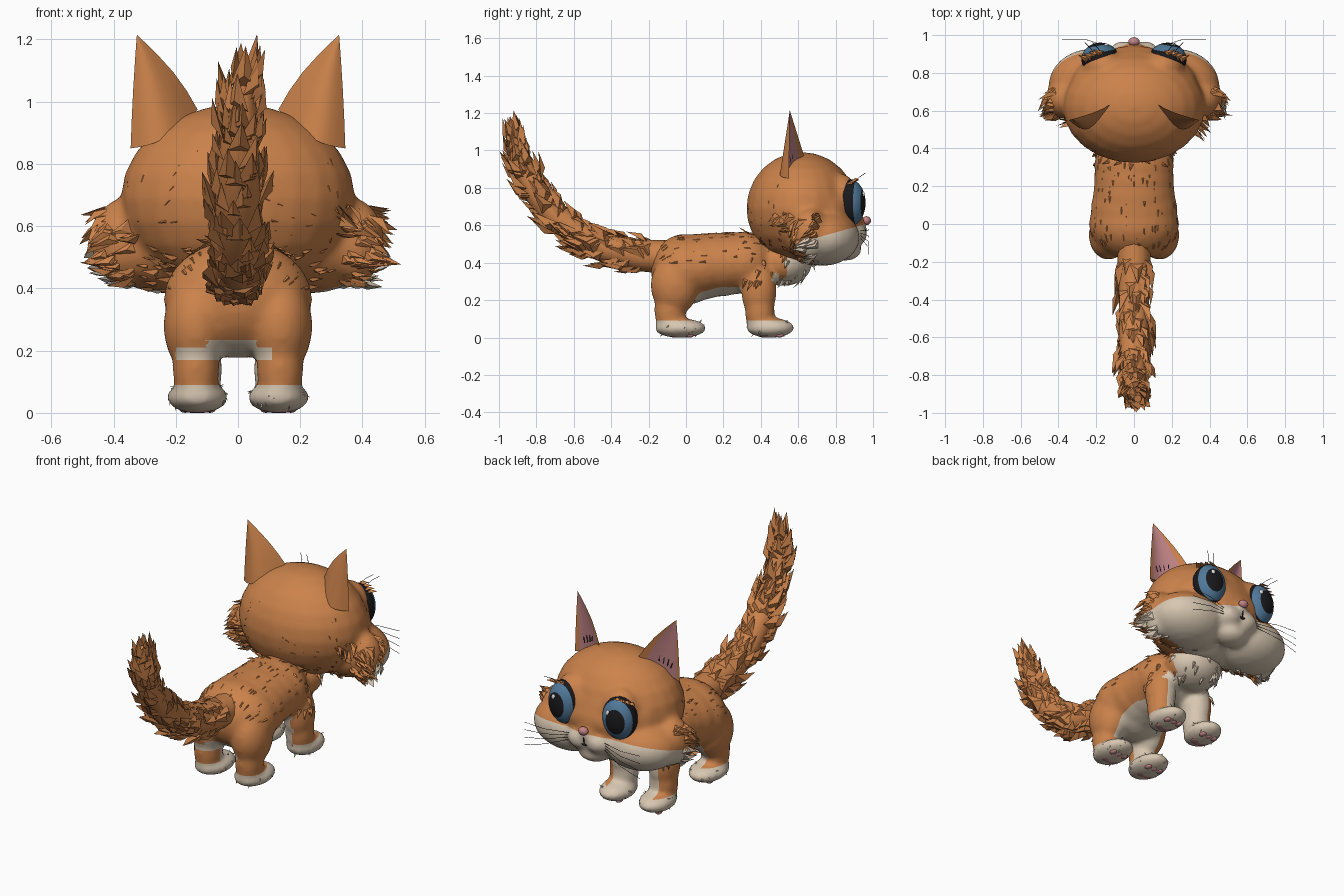
import bpy, bmesh, math, random
from mathutils import Vector, Matrix

random.seed(7)
cube = bpy.data.objects.get("Cube")
if cube:
    bpy.data.objects.remove(cube, do_unlink=True)


def material(name, r, g, b):
    m = bpy.data.materials.new(name)
    m.use_nodes = True
    m.diffuse_color = (r, g, b, 1)
    m.node_tree.nodes["Principled BSDF"].inputs["Base Color"].default_value = (r, g, b, 1)
    return m


ORANGE = material("orange fur", 0.60, 0.225, 0.07)
CREAM = material("cream fur", 0.68, 0.57, 0.44)
PINK = material("ear pink", 0.54, 0.23, 0.24)
BLUE = material("iris blue", 0.08, 0.19, 0.32)
BLACK = material("black", 0.01, 0.01, 0.012)
WHITE = material("eye glint", 0.85, 0.85, 0.85)
FUR = [ORANGE, CREAM]


def finish(name, bm, mats, smooth=True):
    me = bpy.data.meshes.new(name)
    bm.normal_update()
    bm.to_mesh(me)
    bm.free()
    for m in mats:
        me.materials.append(m)
    for p in me.polygons:
        p.use_smooth = smooth
    ob = bpy.data.objects.new(name, me)
    bpy.context.collection.objects.link(ob)
    return ob


def ellipsoid(bm, c, r, seg=24):
    mat = Matrix.Translation(c) @ Matrix.Diagonal((*r, 1))
    bmesh.ops.create_uvsphere(bm, u_segments=seg, v_segments=seg // 2, radius=1, matrix=mat)


def sculpt(name, centre, paired, voxel, cuts, is_cream):
    """Merge ellipsoids into one smooth skin, then colour it by a rule."""
    bm = bmesh.new()
    for c, r in centre:
        ellipsoid(bm, c, r)
    for (x, y, z), r in paired:
        for s in (-1, 1):
            ellipsoid(bm, (s * x, y, z), r)
    ob = finish(name, bm, FUR)
    mod = ob.modifiers.new("merge", "REMESH")
    mod.mode, mod.voxel_size = "VOXEL", voxel
    mod = ob.modifiers.new("soften", "SMOOTH")
    mod.factor, mod.iterations = 0.5, 9
    dg = bpy.context.evaluated_depsgraph_get()
    me = bpy.data.meshes.new_from_object(ob.evaluated_get(dg))
    ob.modifiers.clear()
    ob.data = me
    me.materials.clear()
    for m in FUR:
        me.materials.append(m)
    bm = bmesh.new()
    bm.from_mesh(me)
    for co, no in cuts:
        bmesh.ops.bisect_plane(bm, geom=bm.verts[:] + bm.edges[:] + bm.faces[:],
                               plane_co=co, plane_no=no, dist=0.0005)
    bm.normal_update()
    for f in bm.faces:
        f.smooth = True
        f.material_index = int(is_cream(f.calc_center_median(), f.normal))
    bm.to_mesh(me)
    bm.free()
    return ob


def shard(bm, p, n, d, length, width, mat=0):
    """One pointed tuft of fur at p, lying along d and raised along n."""
    d = d.normalized()
    side = d.cross(n).normalized() * width / 2
    a, b, c, t = [bm.verts.new(v) for v in
                  (p - side, p + side, p + n * width * 0.35 + d * length * 0.3, p + d * length)]
    for tri in ((a, b, c), (b, t, c), (t, a, c), (a, t, b)):
        bm.faces.new(tri).material_index = mat


def scatter(bm, ob, count, keep, sweep, lift, size):
    faces = [p for p in ob.data.polygons if keep(p.center, p.normal)]
    for p in random.choices(faces, k=count) if faces else []:
        n = p.normal.copy()
        s = sweep(p.center)
        flow = s - n * s.dot(n) + n * lift
        if flow.length > 0.05:
            k = random.uniform(0.6, 1.2) * size
            shard(bm, p.center - n * 0.006, n, flow, k, k * random.uniform(0.4, 0.65), p.material_index)


# Body with legs and paws
def body_cream(c, n):
    paw = c.z < 0.09
    inner_leg = n.x * c.x < 0 and abs(c.x) < 0.13 and c.z < 0.24 and c.y > -0.08
    belly = n.z < -0.2 and 0.1 < c.z < 0.27 and abs(c.x) < 0.15 and c.y > -0.05
    band_top = 0.235 if abs(c.x + 0.02) < 0.08 else 0.21
    seat_band = c.y < -0.02 and 0.17 < c.z < band_top and -0.2 < c.x < 0.11 and n.y < 0
    chest = n.y > 0.1 and c.z > 0.3 and c.y > 0.43 + 0.5 * (c.z - 0.25)
    shin = c.y > 0.4 and c.z < 0.32 and abs(c.x) < 0.15
    return paw or inner_leg or belly or seat_band or chest or shin


body = sculpt(
    "body",
    [((0, 0.0, 0.365), (0.24, 0.19, 0.19)), ((0, 0.08, 0.38), (0.23, 0.21, 0.177)),
     ((0, 0.16, 0.39), (0.217, 0.25, 0.172)), ((0, 0.24, 0.397), (0.213, 0.2, 0.168)),
     ((0, 0.31, 0.40), (0.212, 0.18, 0.167)), ((0, 0.52, 0.40), (0.17, 0.155, 0.125))],
    [((0.135, -0.06, 0.28), (0.105, 0.13, 0.16)), ((0.135, -0.085, 0.15), (0.076, 0.085, 0.15)),
     ((0.13, -0.03, 0.05), (0.1, 0.14, 0.052)), ((0.13, 0.39, 0.25), (0.085, 0.095, 0.16)),
     ((0.13, 0.395, 0.14), (0.08, 0.08, 0.13)), ((0.13, 0.45, 0.052), (0.095, 0.13, 0.054))],
    0.014, [((0, 0, h), (0, 0, 1)) for h in (0.09, 0.17, 0.21, 0.235, 0.32)]
    + [((x, 0, 0), (1, 0, 0)) for x in (-0.2, -0.15, 0.11, 0.15)] + [((0, 0.4, 0), (0, 1, 0))], body_cream)

# Head with cheeks, eyelids and muzzle
head = sculpt(
    "head",
    [((0, 0.62, 0.69), (0.378, 0.298, 0.302)), ((0, 0.85, 0.47), (0.10, 0.09, 0.06)),
     ((0, 0.74, 0.68), (0.335, 0.19, 0.2)), ((0, 0.78, 0.66), (0.27, 0.165, 0.14)),
     ((0, 0.91, 0.60), (0.05, 0.06, 0.045))],
    [((0.22, 0.73, 0.535), (0.235, 0.20, 0.152)), ((0.055, 0.88, 0.55), (0.09, 0.09, 0.07)),
     ((0.37, 0.66, 0.55), (0.1, 0.105, 0.14)), ((0.155, 0.83, 0.735), (0.115, 0.095, 0.14))],
    0.015, [((0, 0.65, 0.52), (0, -0.28, 1)), ((0, 0.62, 0), (0, 1, 0))],
    lambda c, n: c.z < 0.52 + 0.28 * (c.y - 0.65) and c.y > 0.62 and (n.y > -0.2 or abs(c.x) < 0.2))


# Ears: a curved shell with a hollow pink front
def ear(name, s):
    bm = bmesh.new()
    n, rows = 8, (0, 0.25, 0.5, 0.75, 0.92)
    tip = Vector((s * 0.325, 0.555, 1.215))

    def base(t, depth):
        wave = math.sin(math.pi * t)
        return Vector((s * (0.13 + 0.215 * t), 0.63 - 0.08 * t - depth * wave, 0.975 - 0.125 * t - 0.03 * wave))

    arc = [(i / n, 0.085) for i in range(n + 1)] + [(i / n, 0.04) for i in range(n - 1, 0, -1)]
    rings = []
    for h in rows:
        ring = []
        for t, depth in arc:
            p = base(t, depth).lerp(tip, h)
            p.x += s * (t - 0.9) * 0.022 * math.sin(math.pi * h)
            ring.append(bm.verts.new(p))
        rings.append(ring)
    top = bm.verts.new(tip)
    count = len(arc)
    for j in range(len(rows)):
        for i in range(count):
            k = (i + 1) % count
            if j + 1 < len(rows):
                f = bm.faces.new((rings[j][i], rings[j][k], rings[j + 1][k], rings[j + 1][i]))
            else:
                f = bm.faces.new((rings[j][i], rings[j][k], top))
            f.material_index = int(n < i < count - 1 and j < len(rows) - 1)
    bm.faces.new(rings[0])
    bmesh.ops.recalc_face_normals(bm, faces=bm.faces[:])
    ob = finish(name, bm, [ORANGE, PINK])
    bpy.context.view_layer.objects.active = ob
    ob.select_set(True)
    bpy.ops.object.shade_smooth_by_angle(angle=math.radians(40))
    ob.select_set(False)
    # Dark hairs inside the ear
    bm = bmesh.new()
    for i in range(4):
        t = 0.35 + 0.11 * i
        p = base(t, 0.04).lerp(tip, 0.14) + Vector((0, 0.004, 0))
        shard(bm, p, Vector((0, 1, 0)), Vector((s * (t - 0.4), -0.1, 1)), 0.07, 0.008)
    finish(name + "_hairs", bm, [BLACK], False)


# Eyes: rings around the gaze give pupil, iris and rim
def eye(name, s):
    bm = bmesh.new()
    bmesh.ops.create_uvsphere(bm, u_segments=32, v_segments=36, radius=1)
    for f in bm.faces:
        h = f.calc_center_median().z
        f.material_index = 0 if h > math.cos(math.radians(35)) else 1 if h > math.cos(math.radians(65)) else 2
    turn = Vector((s * 0.2, 1, 0)).to_track_quat("Z", "Y").to_matrix().to_4x4()
    place = Matrix.Translation((s * 0.178, 0.872, 0.72)) @ Matrix.Diagonal((0.1, 0.088, 0.127, 1))
    bm.transform(place @ turn)
    finish(name, bm, [BLACK, BLUE, BLACK])
    bm = bmesh.new()
    ellipsoid(bm, (s * 0.178 + 0.03, 0.947, 0.765), (0.013, 0.008, 0.016), 12)
    finish(name + "_glint", bm, [WHITE])


# Whiskers on the muzzle and brow
def whiskers(name, s):
    cu = bpy.data.curves.new(name, "CURVE")
    cu.dimensions, cu.bevel_depth, cu.bevel_resolution = "3D", 0.0014, 0
    lines = [((0.11, 0.93, 0.57 - 0.012 * i), (0.25, 0.975, 0.575 - 0.03 * i), (0.38, 0.975, 0.58 - 0.045 * i))
             for i in range(4)]
    lines += [((x, 0.9, 0.83), (x + 0.02, 0.93, 0.86), (x + 0.05, 0.96, 0.88)) for x in (0.17, 0.21)]
    for line in lines:
        sp = cu.splines.new("POLY")
        sp.points.add(2)
        for p, co in zip(sp.points, line):
            p.co = (s * co[0], co[1], co[2], 1)
    cu.materials.append(BLACK)
    bpy.context.collection.objects.link(bpy.data.objects.new(name, cu))


for side, s in (("left", 1), ("right", -1)):
    ear(side + "_ear", s)
    eye(side + "_eye", s)
    whiskers(side + "_whiskers", s)
    # Brow tuft
    bm = bmesh.new()
    for i in range(4):
        p = Vector((s * (0.17 + 0.025 * i), 0.9 - 0.01 * i, 0.838 - 0.007 * i))
        shard(bm, p, Vector((0, 0, 1)), Vector((s * 0.8, 0.4, 0.1)), 0.055, 0.04)
    finish(side + "_brow", bm, [ORANGE], False)
    # Paw pads
    bm = bmesh.new()
    for y in (-0.055, 0.425):
        ellipsoid(bm, (s * 0.13, y, 0.012), (0.056, 0.044, 0.012), 12)
        for i in (-1, 0, 1):
            ellipsoid(bm, (s * 0.13 + 0.04 * i, y + 0.075, 0.012), (0.019, 0.024, 0.012), 12)
    finish(side + "_paw_pads", bm, [PINK])

# Nose and mouth
bm = bmesh.new()
ellipsoid(bm, (0, 0.965, 0.625), (0.03, 0.024, 0.024), 16)
finish("nose", bm, [PINK])
bm = bmesh.new()
ellipsoid(bm, (0, 0.95, 0.572), (0.005, 0.016, 0.028), 12)
ellipsoid(bm, (0, 0.938, 0.54), (0.03, 0.024, 0.01), 12)
finish("mouth", bm, [BLACK])

# Tail core
path = [Vector((x, y, z)) for x, y, z in ((0, -0.1, 0.43), (0, -0.25, 0.44), (0, -0.42, 0.475), (0, -0.57, 0.54),
                                          (0, -0.71, 0.66), (0, -0.82, 0.8), (0.01, -0.89, 0.95), (0.02, -0.925, 1.11))]
radii = (0.09, 0.085, 0.08, 0.08, 0.075, 0.066, 0.054, 0.02)
cu = bpy.data.curves.new("tail", "CURVE")
cu.dimensions, cu.bevel_depth, cu.use_fill_caps = "3D", 1, True
sp = cu.splines.new("POLY")
sp.points.add(len(path) - 1)
for p, co, r in zip(sp.points, path, radii):
    p.co, p.radius = (*co, 1), r
cu.materials.append(ORANGE)
bpy.context.collection.objects.link(bpy.data.objects.new("tail", cu))

# Tail fur in broad ragged tufts
bm = bmesh.new()
for i in range(190):
    u = 0.6 + 6.3 * i / 190
    k, f = int(u), u % 1
    along = (path[k + 1] - path[k]).normalized()
    a = random.uniform(0, math.tau)
    across = Vector((1, 0, 0))
    n = across * math.cos(a) + along.cross(across) * math.sin(a)
    r = radii[k] * (1 - f) + radii[k + 1] * f
    size = random.uniform(0.08, 0.145)
    shard(bm, path[k].lerp(path[k + 1], f) + n * r * 0.93, n, along + n * random.uniform(0.05, 0.4),
          size, size * 0.62)
finish("tail_fur", bm, [ORANGE], False)

# Loose fur on the back, neck and paws
bm = bmesh.new()
back = lambda c: Vector((0, -1, -0.1))
scatter(bm, body, 150, lambda c, n: c.z > 0.4 and -0.12 < c.y < 0.4, back, 0.1, 0.04)
scatter(bm, body, 90, lambda c, n: c.z > 0.3 and c.y > 0.32, lambda c: Vector((0, -0.4, -1)), 0.25, 0.06)
scatter(bm, body, 60, lambda c, n: 0.015 < c.z < 0.09, lambda c: Vector((0, -0.3, -0.5)), 0.3, 0.025)
finish("body_fur", bm, FUR, False)

# Cheek tufts and fur on the back of the head
bm = bmesh.new()
out = lambda c: Vector((math.copysign(1, c.x), -0.7, -0.35))
scatter(bm, head, 120, lambda c, n: abs(c.x) > 0.32 and c.z < 0.66 and c.y < 0.72, out, 0.35, 0.085)
scatter(bm, head, 100, lambda c, n: c.z < 0.52 and c.y < 0.7, out, 0.25, 0.06)
scatter(bm, head, 60, lambda c, n: 0.5 < c.z < 0.85 and c.y < 0.6, out, 0.1, 0.035)
finish("cheek_fur", bm, FUR, False)
